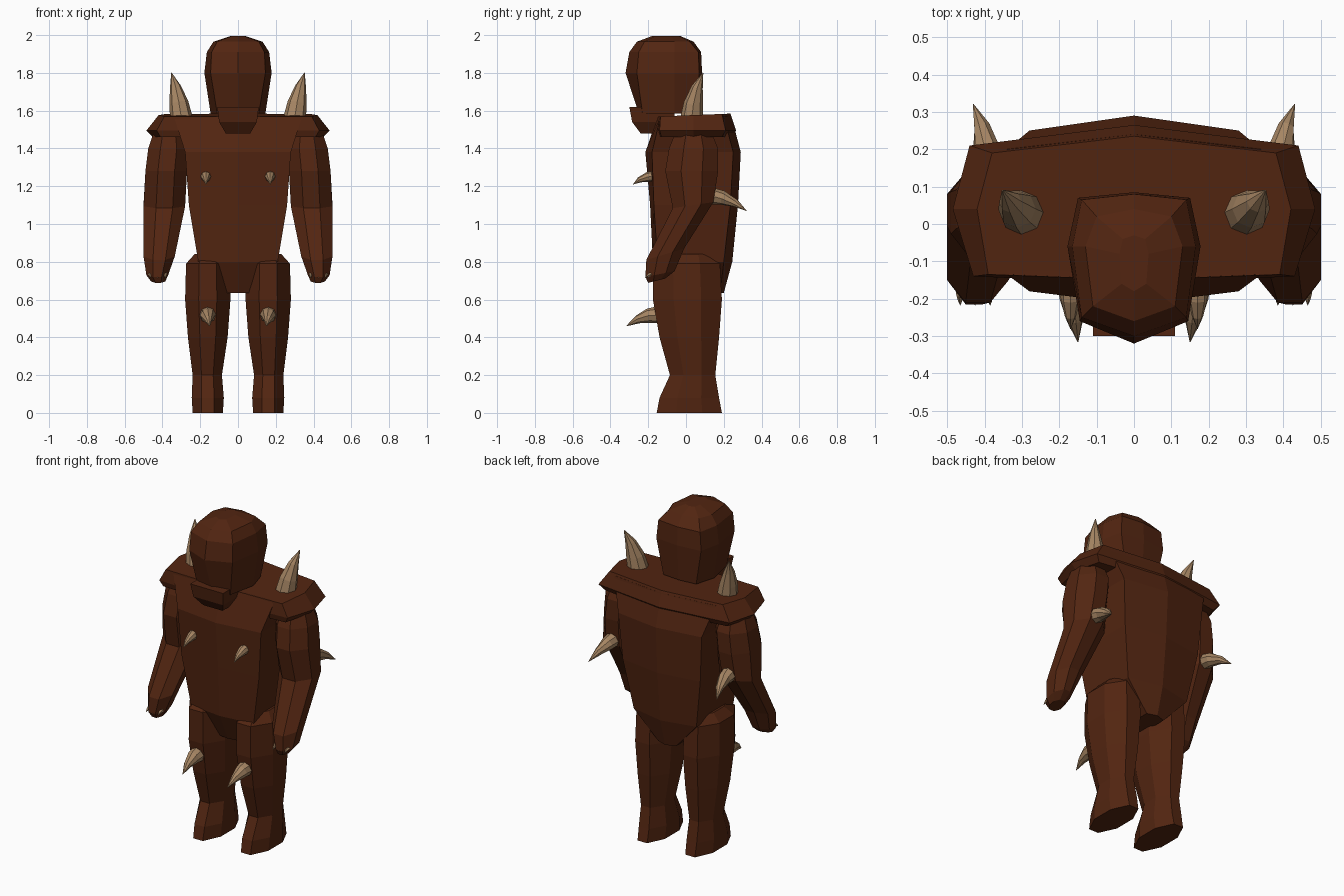
import bpy, bmesh, math
from mathutils import Vector


def material(name, col):
    m = bpy.data.materials.new(name)
    m.diffuse_color = (*col, 1)
    return m


HIDE = material("brown hide", (0.085, 0.0185, 0.0055))
HORN = material("tan horn", (0.38, 0.235, 0.125))


def loft(name, rings, mat):
    """Skin a stack of rings with equal point counts and cap both ends."""
    bm = bmesh.new()
    rows = [[bm.verts.new(p) for p in r] for r in rings]
    n = len(rows[0])
    for a, b in zip(rows, rows[1:]):
        for i in range(n):
            j = (i + 1) % n
            bm.faces.new((a[i], a[j], b[j], b[i]))
    bm.faces.new(rows[0][::-1])
    bm.faces.new(rows[-1])
    bmesh.ops.recalc_face_normals(bm, faces=bm.faces)
    me = bpy.data.meshes.new(name)
    bm.to_mesh(me)
    bm.free()
    me.materials.append(mat)
    ob = bpy.data.objects.new(name, me)
    bpy.context.collection.objects.link(ob)
    return ob


def mirrored(name, rings, mat):
    for s, side in ((1, "right"), (-1, "left")):
        loft(f"{side}_{name}", [[(s * x, y, z) for x, y, z in r] for r in rings], mat)


def sym(half, z, tilt=0):
    """Symmetric ring from right-half points listed front to back."""
    pts = half + [(-x, y) for x, y in reversed(half) if x > 0.001]
    return [(x, y, z + tilt * y) for x, y in pts]


def octo(x0, x1, y0, y1, z, tilt=0, c=0.3):
    """Rounded rectangle with cut corners; tilt raises z along y."""
    cx, cy, hx, hy = (x0 + x1) / 2, (y0 + y1) / 2, (x1 - x0) / 2, (y1 - y0) / 2
    k = 1 - 2 * c
    pts = [(k, -1), (1, -k), (1, k), (k, 1), (-k, 1), (-1, k), (-1, -k), (-k, -1)]
    return [(cx + u * hx, cy + v * hy, z + tilt * v * hy) for u, v in pts]


# Torso: front centre, front corner, back corner, back centre per level
torso = []
for z, hx, fc, fs, bs, bc in ((0.635, 0.06, -0.10, -0.09, 0.18, 0.20),
                              (0.80, 0.21, -0.175, -0.15, 0.20, 0.245),
                              (1.10, 0.26, -0.19, -0.17, 0.235, 0.275),
                              (1.38, 0.28, -0.215, -0.18, 0.25, 0.29),
                              (1.57, 0.34, -0.15, -0.135, 0.20, 0.24)):
    torso.append(sym([(0, fc), (hx, fs), (hx, bs), (0, bc)], z))
loft("torso", torso, HIDE)

# Shoulder yoke
yoke = [sym([(0, -0.15), (0.41, -0.13), (0.45, 0.04), (0.41, 0.19), (0, 0.25)], 1.46),
        sym([(0, -0.16), (0.43, -0.14), (0.485, 0.04), (0.44, 0.21), (0, 0.265)], 1.495),
        sym([(0, -0.15), (0.39, -0.135), (0.42, 0.04), (0.38, 0.19), (0, 0.235)], 1.575, 0.04)]
loft("shoulder_yoke", yoke, HIDE)

# Head
head = [sym([(0, -0.25), (0.11, -0.23), (0.145, -0.06), (0.11, 0.06), (0, 0.07)], 1.585),
        sym([(0, -0.32), (0.145, -0.26), (0.178, -0.06), (0.15, 0.07), (0, 0.085)], 1.80),
        sym([(0, -0.30), (0.14, -0.25), (0.165, -0.06), (0.14, 0.065), (0, 0.08)], 1.91),
        sym([(0, -0.26), (0.11, -0.22), (0.13, -0.06), (0.10, 0.02), (0, 0.04)], 1.965)]
crown = [(x * 0.3, -0.10 + (y + 0.1) * 0.5, 1.995) for x, y, z in head[-1]]
loft("head", head + [crown], HIDE)

# Jaw
jaw = [sym([(0.065, -0.24), (0.065, -0.08)], 1.48),
       sym([(0.10, -0.285), (0.10, -0.06)], 1.54),
       sym([(0.11, -0.30), (0.11, -0.06)], 1.62)]
loft("jaw", jaw, HIDE)

# Arms, bent at the elbow
mirrored("arm", [octo(0.385, 0.46, -0.20, -0.11, 0.70, 0.25),
                 octo(0.37, 0.485, -0.215, -0.06, 0.735, 0.2),
                 octo(0.335, 0.50, -0.21, -0.01, 0.84, 0.3),
                 octo(0.28, 0.50, -0.07, 0.145, 1.10, 0.15),
                 octo(0.27, 0.49, -0.11, 0.17, 1.28),
                 octo(0.26, 0.475, -0.09, 0.17, 1.40),
                 octo(0.28, 0.45, -0.06, 0.14, 1.475)], HIDE)

# Legs with feet
mirrored("leg", [octo(0.08, 0.24, -0.155, 0.19, 0.0),
                 octo(0.075, 0.245, -0.14, 0.175, 0.08),
                 octo(0.085, 0.24, -0.085, 0.155, 0.20),
                 octo(0.055, 0.265, -0.14, 0.175, 0.40),
                 octo(0.04, 0.28, -0.175, 0.19, 0.60),
                 octo(0.045, 0.275, -0.175, 0.18, 0.79),
                 octo(0.10, 0.23, -0.11, 0.14, 0.84)], HIDE)


def spike(name, base, bend, tip, r, n=8):
    """Curved horn: tapering rings along a quadratic curve."""
    a, b, c = Vector(base), Vector(bend), Vector(tip)
    rings = []
    for t, k in ((0, 1), (0.3, 0.85), (0.65, 0.5), (1, 0.03)):
        p = a * (1 - t) ** 2 + b * 2 * t * (1 - t) + c * t * t
        d = ((b - a) * (1 - t) + (c - b) * t).normalized()
        q = Vector((0, 0, 1)).rotation_difference(d)
        rings.append([p + q @ Vector((r * k * math.cos(math.tau * i / n),
                                      r * k * math.sin(math.tau * i / n), 0))
                      for i in range(n)])
    mirrored(name, rings, HORN)


# Horns on shoulders, elbows, chest and thighs
spike("shoulder_horn", (0.30, 0.03, 1.56), (0.32, 0.04, 1.70), (0.352, 0.09, 1.80), 0.06)
spike("elbow_horn", (0.39, 0.13, 1.15), (0.39, 0.24, 1.14), (0.43, 0.32, 1.07), 0.045)
spike("chest_horn", (0.17, -0.16, 1.255), (0.17, -0.24, 1.25), (0.17, -0.28, 1.21), 0.03)
spike("thigh_horn", (0.16, -0.15, 0.52), (0.165, -0.23, 0.52), (0.15, -0.315, 0.46), 0.045)

# Small claws on the fingertips
for i, x in enumerate((0.385, 0.425, 0.465)):
    spike(f"claw_{i + 1}", (x, -0.18, 0.735), (x, -0.20, 0.73), (x, -0.218, 0.715), 0.012, 5)
